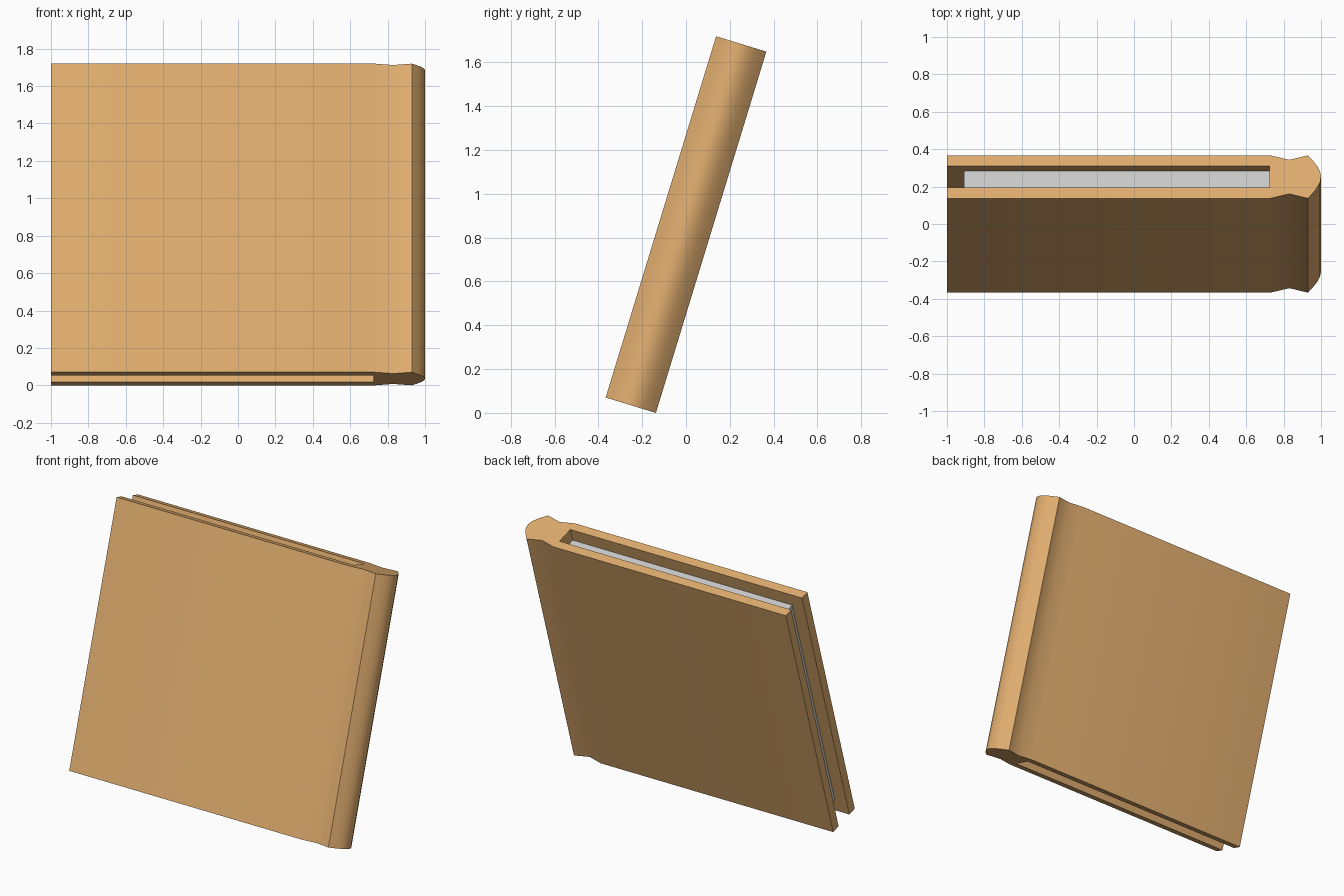
import bpy, bmesh, math
from mathutils import Matrix

if "Cube" in bpy.data.objects:
    bpy.data.objects.remove(bpy.data.objects["Cube"])

HEIGHT, HALF, GAP = 1.725, 0.12, 0.06
TILT = math.radians(17)
TOP = HEIGHT * math.cos(TILT) + 2 * HALF * math.sin(TILT)
# Leaning book: rotate about its centre, then rest the lowest edge on the ground
LEAN = Matrix.Translation((0, 0, TOP / 2)) @ Matrix.Rotation(-TILT, 4, 'X')


def extrude_profile(name, points, z0, z1):
    bm = bmesh.new()
    base = bm.faces.new([bm.verts.new((x, y, z0)) for x, y in points])
    res = bmesh.ops.extrude_face_region(bm, geom=[base], use_keep_orig=True)
    top = [g for g in res["geom"] if isinstance(g, bmesh.types.BMVert)]
    bmesh.ops.translate(bm, verts=top, vec=(0, 0, z1 - z0))
    bmesh.ops.recalc_face_normals(bm, faces=bm.faces[:])
    mesh = bpy.data.meshes.new(name)
    bm.to_mesh(mesh)
    bm.free()
    obj = bpy.data.objects.new(name, mesh)
    bpy.context.collection.objects.link(obj)
    obj.matrix_world = LEAN
    return obj


# Cover: one half of the outline, mirrored across the book's thickness
half = [(0.725, GAP), (-1, GAP), (-1, HALF), (0.73, HALF), (0.83, 0.095),
        (0.93, HALF), (0.957, 0.09), (0.98, 0.06), (0.995, 0.03)]
outline = half + [(1, 0)] + [(x, -y) for x, y in reversed(half)]
cover = extrude_profile("book_cover", outline, -HEIGHT / 2, HEIGHT / 2)
leather = bpy.data.materials.new("tan_cover")
leather.diffuse_color = (0.75, 0.42, 0.16, 1)
leather.use_nodes = True
leather.node_tree.nodes["Principled BSDF"].inputs["Base Color"].default_value = leather.diffuse_color
cover.data.materials.append(leather)
bpy.context.view_layer.objects.active = cover
cover.select_set(True)
bpy.ops.object.shade_smooth_by_angle(angle=math.radians(30))

# Page block, set back from the three open edges
INSET = 0.085
pages = [(-0.91, -GAP), (0.725, -GAP), (0.725, GAP), (-0.91, GAP)]
extrude_profile("page_block", pages, -HEIGHT / 2 + INSET, HEIGHT / 2 - INSET)
